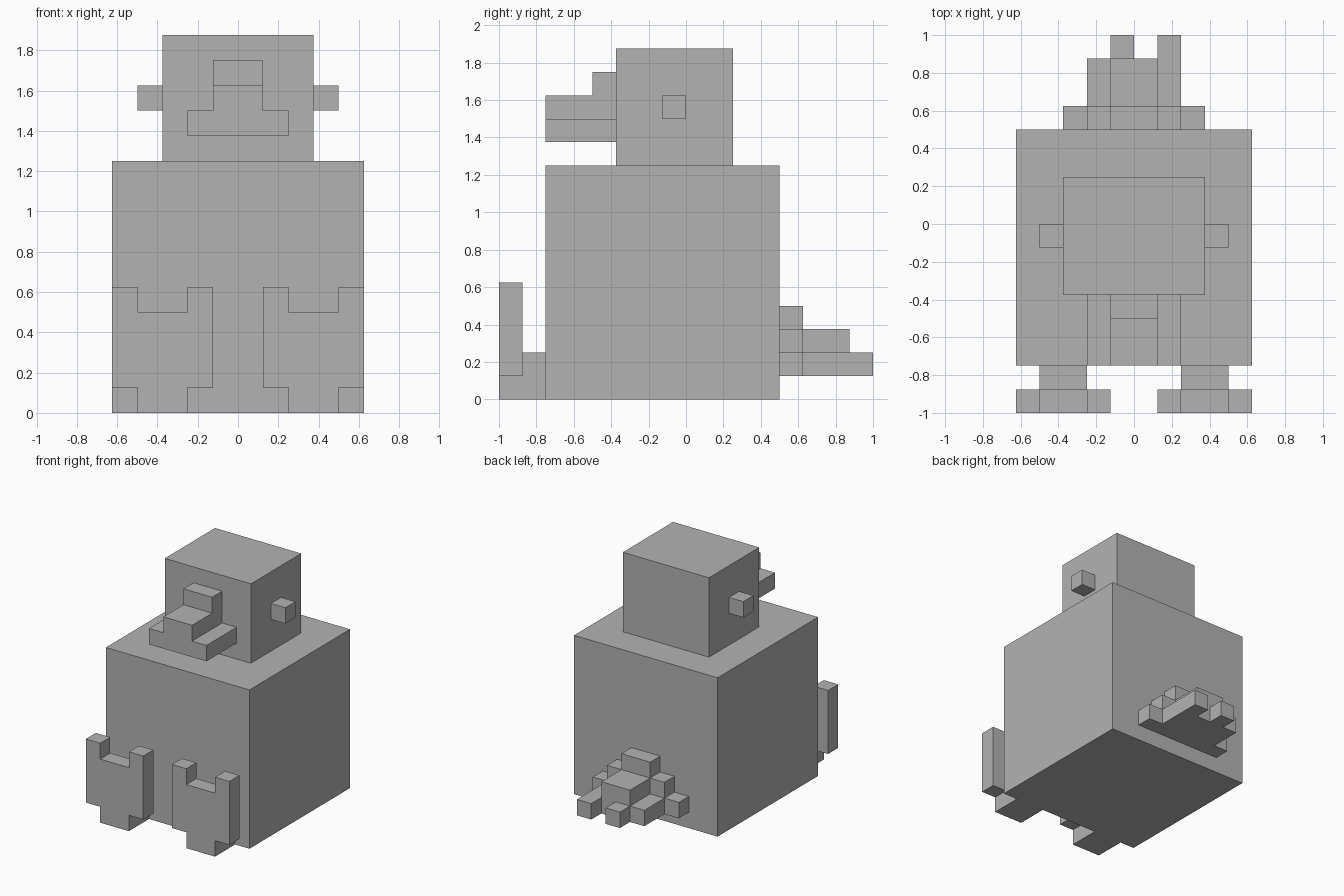
import bpy
import bmesh

U = 0.125  # side of one block

cube = bpy.data.objects.get("Cube")
if cube:
    bpy.data.objects.remove(cube, do_unlink=True)

grey = bpy.data.materials.new("plain_grey")
grey.use_nodes = True
colour = (0.45, 0.45, 0.45, 1)
grey.diffuse_color = colour
grey.node_tree.nodes["Principled BSDF"].inputs["Base Color"].default_value = colour


def prism(name, outline, axis, start, end):
    """Extrude an outline, given in blocks, along an axis from start to end."""
    bm = bmesh.new()
    place = {
        "y": lambda a, b: (a, start, b),
        "z": lambda a, b: (a, b, start),
    }[axis]
    face = bm.faces.new([bm.verts.new(place(a, b)) for a, b in outline])
    result = bmesh.ops.extrude_face_region(bm, geom=[face])
    moved = [g for g in result["geom"] if isinstance(g, bmesh.types.BMVert)]
    step = end - start
    bmesh.ops.translate(bm, verts=moved, vec=(0, step, 0) if axis == "y" else (0, 0, step))
    bmesh.ops.recalc_face_normals(bm, faces=bm.faces)
    bmesh.ops.scale(bm, verts=bm.verts, vec=(U, U, U))
    mesh = bpy.data.meshes.new(name)
    bm.to_mesh(mesh)
    bm.free()
    mesh.materials.append(grey)
    obj = bpy.data.objects.new(name, mesh)
    bpy.context.collection.objects.link(obj)
    return obj


def box(name, x, y, z):
    outline = [(x[0], y[0]), (x[1], y[0]), (x[1], y[1]), (x[0], y[1])]
    return prism(name, outline, "z", *z)


def mirrored(half):
    """Complete a right-hand half outline across x = 0."""
    return half + [(-a, b) for a, b in reversed(half)]


# Body and head
box("body", (-5, 5), (-6, 4), (0, 10))
box("head", (-3, 3), (-3, 2), (10, 15))

# Beak: stepped cross-section with a raised bridge at the face
prism("beak", mirrored([(2, 11), (2, 12), (1, 12), (1, 13)]), "y", -6, -3)
box("beak_bridge", (-1, 1), (-4, -3), (13, 14))

# Tail: stepped root, raised centre, flat sides and two feather tips
prism("tail_root", mirrored([(3, 1), (3, 2), (2, 2), (2, 3), (1, 3), (1, 4)]), "y", 4, 5)
prism("tail_fan", mirrored([(2, 1), (2, 2), (1, 2), (1, 3)]), "y", 5, 7)
box("tail_tip_left", (1, 2), (7, 8), (1, 2))
box("tail_tip_right", (-1, 0), (7, 8), (1, 2))

# Side knobs and upright webbed feet
foot_half = [(1, 0), (1, 1), (2, 1), (2, 5), (1, 5), (1, 4)]
for side, label in ((1, "left"), (-1, "right")):
    box("side_knob_" + label, sorted((3 * side, 4 * side)), (-1, 0), (12, 13))
    centre = 3 * side
    outline = [(a + centre, b) for a, b in mirrored(foot_half)]
    prism("foot_sole_" + label, outline, "y", -8, -7)
    box("foot_heel_" + label, (centre - 1, centre + 1), (-7, -6), (0, 2))
